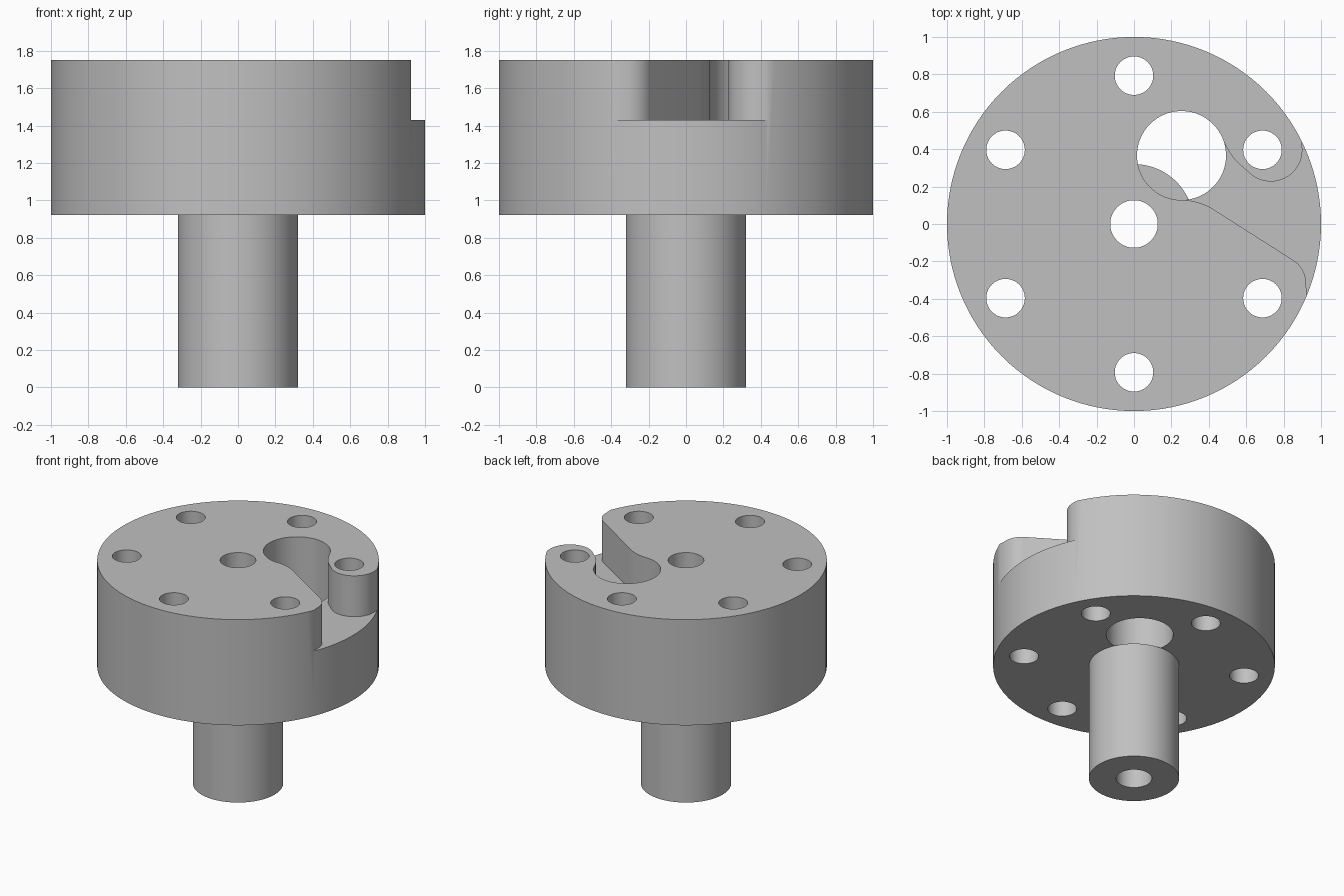
import bpy, bmesh, math
from math import cos, sin, radians, pi

if "Cube" in bpy.data.objects:
    bpy.data.objects.remove(bpy.data.objects["Cube"], do_unlink=True)

BASE, TOP, FLOOR = 0.922, 1.75, 1.43

steel = bpy.data.materials.new("plain grey metal")
steel.use_nodes = True
grey = (0.53, 0.53, 0.53, 1)
steel.diffuse_color = grey
steel.node_tree.nodes["Principled BSDF"].inputs["Base Color"].default_value = grey


def arc(cx, cy, r, start, end, n):
    """Points along an arc, angles in degrees."""
    return [(cx + r * cos(radians(start + (end - start) * i / n)),
             cy + r * sin(radians(start + (end - start) * i / n))) for i in range(n + 1)]


def make_object(name, bm):
    bmesh.ops.recalc_face_normals(bm, faces=bm.faces)
    mesh = bpy.data.meshes.new(name)
    bm.to_mesh(mesh)
    bm.free()
    mesh.materials.append(steel)
    obj = bpy.data.objects.new(name, mesh)
    bpy.context.collection.objects.link(obj)
    return obj


def prism(name, outline, z0, z1):
    bm = bmesh.new()
    face = bm.faces.new([bm.verts.new((x, y, z0)) for x, y in outline])
    grown = bmesh.ops.extrude_face_region(bm, geom=[face], use_keep_orig=True)
    for v in grown["geom"]:
        if isinstance(v, bmesh.types.BMVert):
            v.co.z = z1
    return make_object(name, bm)


def cylinder(name, x, y, r, z0, z1, n=64):
    return prism(name, arc(x, y, r, 0, 360, n)[:-1], z0, z1)


# Flange and shaft turned as one solid
bm = bmesh.new()
profile = [(0, 0), (0.32, 0), (0.32, BASE), (1, BASE), (1, TOP), (0, TOP)]
verts = [bm.verts.new((r, 0, z)) for r, z in profile]
edges = [bm.edges.new(pair) for pair in zip(verts, verts[1:])]
bmesh.ops.spin(bm, geom=verts + edges, cent=(0, 0, 0), axis=(0, 0, 1),
               angle=2 * pi, steps=128, use_duplicate=False)
bmesh.ops.remove_doubles(bm, verts=bm.verts, dist=1e-4)
bmesh.ops.dissolve_limit(bm, angle_limit=0.001, verts=bm.verts, edges=bm.edges)
body = make_object("flanged_shaft", bm)

# Centre bore, bolt holes and the large off-centre bore that stops on the shaft end
cutters = [cylinder("centre_bore", 0, 0, 0.127, -0.2, 2),
           cylinder("large_bore", 0.254, 0.366, 0.238, BASE, 2, 96)]
for i in range(6):
    a = radians(30 + 60 * i)
    cutters.append(cylinder("bolt_hole", 0.793 * cos(a), 0.793 * sin(a), 0.103, 0.5, 2))

# Curved slot from the large bore out through the rim
lower_wall = arc(0.254, -0.192, 0.32, 90, 55, 12) + arc(0.772, -0.318, 0.148, 55, -2, 12)
rim_side = [(0.924, -0.385), (1.2, -0.385), (1.2, 0.44), (0.898, 0.44)]
lobe = arc(0.732, 0.395, 0.168, 8, -137, 28)
upper_wall = [(0.567, 0.316), (0.54, 0.343), (0.519, 0.371), (0.5, 0.402), (0.483, 0.436)]
outline = [(0.3, 0.366), (0.254, 0.2)] + lower_wall + rim_side + lobe + upper_wall
cutters.append(prism("slot", outline, FLOOR, 2))

bpy.context.view_layer.objects.active = body
for cutter in cutters:
    cutter.hide_render = True
    mod = body.modifiers.new(cutter.name, "BOOLEAN")
    mod.operation, mod.solver, mod.object = "DIFFERENCE", "EXACT", cutter
    bpy.ops.object.modifier_apply(modifier=mod.name)
    bpy.data.objects.remove(cutter, do_unlink=True)

bpy.ops.object.select_all(action="DESELECT")
body.select_set(True)
bpy.ops.object.shade_smooth_by_angle(angle=radians(30))
